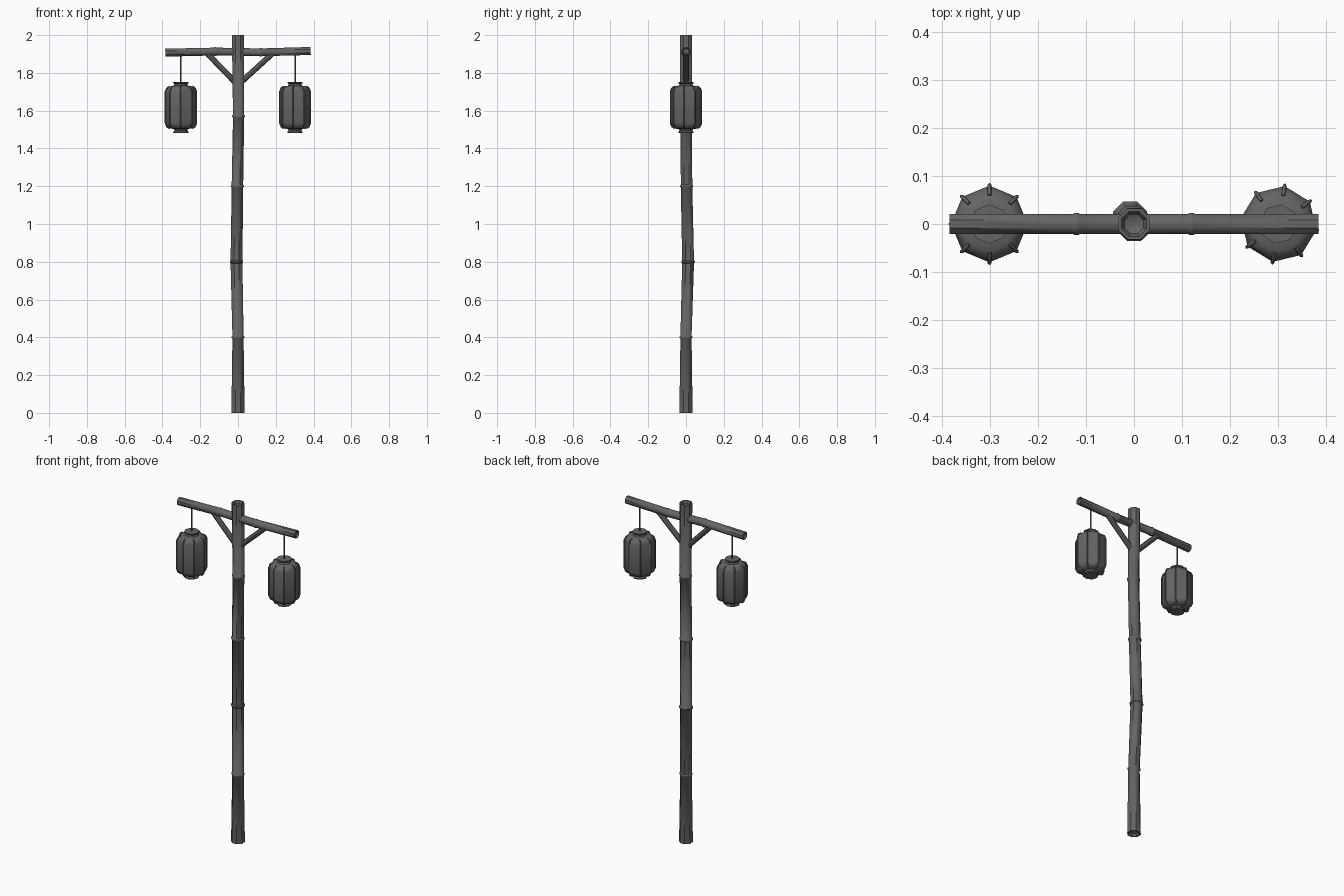
import bpy, bmesh, math
from mathutils import Vector, Matrix

cube = bpy.data.objects.get("Cube")
if cube:
    bpy.data.objects.remove(cube, do_unlink=True)

GREY = (0.13, 0.13, 0.13, 1)
mat = bpy.data.materials.new("dark grey")
mat.use_nodes = True
mat.diffuse_color = GREY
mat.node_tree.nodes["Principled BSDF"].inputs["Base Color"].default_value = GREY


def loft(name, rings, sides=8, turn=0.0, angle=40):
    """Skin circles given as (centre, radius) along the axis from first to last."""
    axis = Vector(rings[-1][0]) - Vector(rings[0][0])
    frame = axis.to_track_quat('Z', 'Y').to_matrix()
    bm = bmesh.new()
    loops = []
    for centre, radius in rings:
        loops.append([bm.verts.new(Vector(centre) + frame @ Vector(
            (radius * math.cos(a), radius * math.sin(a), 0)))
            for a in (turn + math.tau * i / sides for i in range(sides))])
    for low, high in zip(loops, loops[1:]):
        for i in range(sides):
            j = (i + 1) % sides
            bm.faces.new((low[i], low[j], high[j], high[i]))
    bm.faces.new(loops[0][::-1])
    bm.faces.new(loops[-1])
    bmesh.ops.recalc_face_normals(bm, faces=bm.faces)
    mesh = bpy.data.meshes.new(name)
    bm.to_mesh(mesh)
    bm.free()
    mesh.materials.append(mat)
    obj = bpy.data.objects.new(name, mesh)
    bpy.context.collection.objects.link(obj)
    bpy.ops.object.select_all(action='DESELECT')
    obj.select_set(True)
    bpy.context.view_layer.objects.active = obj
    bpy.ops.object.shade_smooth_by_angle(angle=math.radians(angle))
    return obj


def bamboo(name, points, joints, turn=0.0, hollow=0.02):
    """Cane through (centre, radius) points, raised joints, dished ends."""
    pts = [(Vector(p), r) for p, r in points]
    axis = (pts[-1][0] - pts[0][0]).normalized()
    rings = []
    for i, (p, r) in enumerate(pts):
        if i in joints:
            rings += [(p - axis * 0.008, r * 0.97), (p - axis * 0.003, r * 1.1),
                      (p + axis * 0.003, r * 1.1), (p + axis * 0.008, r * 0.97)]
        else:
            rings.append((p, r))

    def dish(p, r, inward):
        return [(p, r * 0.8), (p + inward * hollow * 0.7, r * 0.6),
                (p + inward * hollow, r * 0.2)]
    start = dish(*pts[0], axis)[::-1]
    end = dish(*pts[-1], -axis)
    return loft(name, start + rings + end, turn=turn)


# Pole, slightly crooked
bamboo("pole", [((0, 0, 0), 0.038), ((0, 0, 0.4), 0.033),
                ((-0.008, 0.011, 0.8), 0.035), ((-0.003, 0.003, 1.2), 0.034),
                ((0.003, 0, 1.57), 0.033), ((0, 0, 2), 0.035)],
       joints=(1, 2, 3, 4), turn=math.pi / 8)

# Crossbar
bamboo("crossbar", [((-0.385, 0, 1.907), 0.023), ((-0.12, 0, 1.913), 0.023),
                    ((0.12, 0, 1.909), 0.023), ((0.385, 0, 1.916), 0.023)],
       joints=(1, 2), turn=math.pi / 8, hollow=0.012)

# Braces
for side, reach, label in ((1, 0.185, "left"), (-1, 0.165, "right")):
    loft(label + "_brace", [((side * 0.01, 0, 1.745), 0.015),
                            ((side * reach, 0, 1.905), 0.015)])

# Lantern profile as (radius, height)
SHOULDER = [(0.038, 1.503), (0.058, 1.506), (0.072, 1.515), (0.08, 1.535)]
BODY = SHOULDER + [(r, 3.235 - z) for r, z in reversed(SHOULDER)]
COLLAR = [(0.041, 1.483), (0.041, 1.488), (0.034, 1.494)]
PROFILE = COLLAR + BODY + [(r, 3.235 - z) for r, z in reversed(COLLAR)]


def rib(name, x, angle):
    """Thin strip that follows one corner of the lantern body."""
    curve = bpy.data.curves.new(name, 'CURVE')
    curve.dimensions = '3D'
    curve.bevel_depth = 0.004
    curve.bevel_resolution = 0
    curve.use_fill_caps = True
    spline = curve.splines.new('POLY')
    spline.points.add(len(BODY) - 3)
    for point, (r, z) in zip(spline.points, BODY[1:-1]):
        point.co = (x + (r + 0.002) * math.cos(angle),
                    (r + 0.002) * math.sin(angle), z, 1)
    curve.materials.append(mat)
    bpy.context.collection.objects.link(bpy.data.objects.new(name, curve))


# Lanterns with ribs and hanging cords
for x, turn, label in ((0.302, math.radians(-9), "left"), (-0.302, 0, "right")):
    loft(label + "_lantern", [((x, 0, z), r) for r, z in PROFILE], turn=turn)
    for i in range(8):
        rib(f"{label}_lantern_rib_{i + 1}", x, turn + i * math.tau / 8)
    loft(label + "_cord", [((x, 0, 1.745), 0.004), ((x, 0, 1.91), 0.004)], sides=6)
